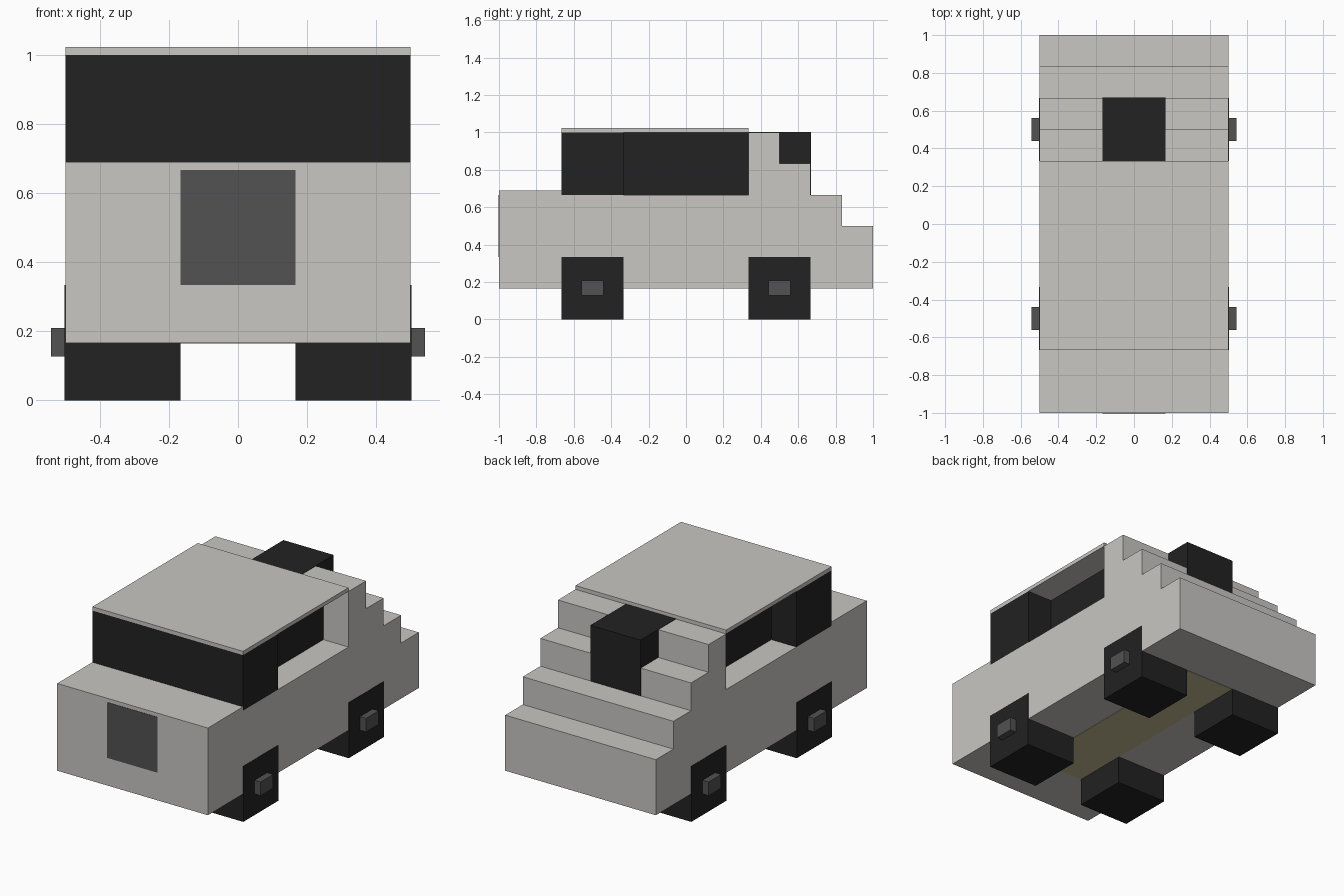
import bpy, bmesh

if "Cube" in bpy.data.objects:
    bpy.data.objects.remove(bpy.data.objects["Cube"])

T = 1 / 3   # grid unit of the blocky design
S = 1 / 6   # half unit
E = 0.002   # small offset that keeps flush panels visible


def material(name, srgb):
    m = bpy.data.materials.new(name)
    lin = [((c / 255 + 0.055) / 1.055) ** 2.4 for c in srgb]
    m.diffuse_color = (*lin, 1)
    m.use_nodes = True
    m.node_tree.nodes["Principled BSDF"].inputs["Base Color"].default_value = m.diffuse_color
    return m


PAINT = material("pale grey paint", (201, 199, 195))
BLACK = material("black", (34, 34, 34))
METAL = material("dark grey", (82, 82, 82))
TAN = material("dull tan", (196, 188, 146))


def add_object(name, bm, mat):
    bmesh.ops.recalc_face_normals(bm, faces=bm.faces[:])
    me = bpy.data.meshes.new(name)
    bm.to_mesh(me)
    bm.free()
    me.materials.append(mat)
    ob = bpy.data.objects.new(name, me)
    bpy.context.collection.objects.link(ob)
    return ob


def box(name, x, y, z, mat):
    """Box from (min, max) ranges on each axis."""
    bm = bmesh.new()
    bmesh.ops.create_cube(bm, size=1)
    for v in bm.verts:
        v.co = [r[0] if c < 0 else r[1] for c, r in zip(v.co, (x, y, z))]
    return add_object(name, bm, mat)


# Body: stepped side profile extruded across the width
profile = [(-1, S), (1, S), (1, 0.5), (5 * S, 0.5), (5 * S, 2 * T),
           (2 * T, 2 * T), (2 * T, 5 * S), (0.5, 5 * S), (0.5, 1), (T, 1),
           (T, 2 * T), (-2 * T, 2 * T), (-2 * T, 0.69), (-1, 0.69)]
bm = bmesh.new()
side = bm.faces.new([bm.verts.new((-0.5, y, z)) for y, z in profile])
ext = bmesh.ops.extrude_face_region(bm, geom=[side])
bmesh.ops.translate(bm, vec=(1, 0, 0),
                    verts=[g for g in ext["geom"] if isinstance(g, bmesh.types.BMVert)])
add_object("body", bm, PAINT)

# Cabin: full-width windscreen block, recessed side glass, roof slab
box("windscreen", (-0.5, 0.5), (-2 * T, -T), (2 * T, 1), BLACK)
box("side_glass", (-T, T), (-T, T), (2 * T, 1), BLACK)
box("roof", (-0.5, 0.5), (-2 * T, T), (1, 1.023), PAINT)

# Rear engine block set into the steps
box("rear_block", (-S, S), (T, 2 * T + E), (2 * T, 1 + E), BLACK)

# Front grille and underside panel
box("grille", (-S, S), (-1 - E, -0.99), (T, 2 * T), METAL)
box("floor_panel", (-S, S), (-2 * T, 2 * T), (S - E, S + 0.005), TAN)

# Wheels and hubs
for sx, side_name in ((-1, "left"), (1, "right")):
    for cy, end in ((-0.5, "front"), (0.5, "rear")):
        xs = sorted((sx * S, sx * (0.5 + E)))
        box(f"{end}_{side_name}_wheel", xs, (cy - S, cy + S), (0, T), BLACK)
        xs = sorted((sx * 0.49, sx * 0.542))
        box(f"{end}_{side_name}_hub", xs, (cy - 0.06, cy + 0.06), (0.127, 0.209), METAL)
